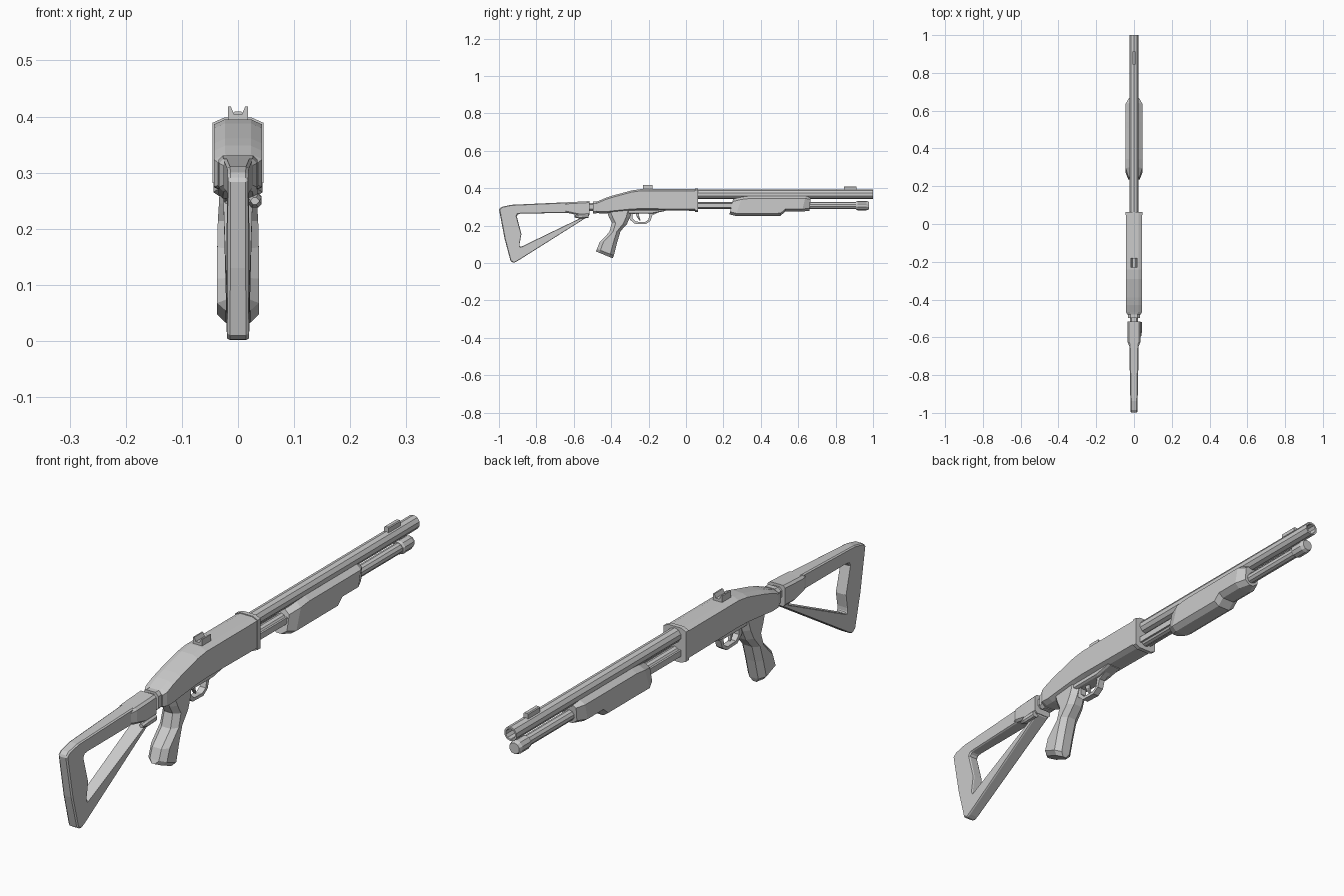
import bpy, bmesh, math
from mathutils import Vector


def finish(name, bm, bevel=0):
    bmesh.ops.recalc_face_normals(bm, faces=bm.faces)
    mesh = bpy.data.meshes.new(name)
    bm.to_mesh(mesh)
    bm.free()
    ob = bpy.data.objects.new(name, mesh)
    bpy.context.collection.objects.link(ob)
    if bevel:
        m = ob.modifiers.new("edge", 'BEVEL')
        m.width, m.segments = bevel, 1
        m.limit_method, m.angle_limit = 'ANGLE', math.radians(50)
    return ob


def skin(name, rings, caps=True, closed=False, bevel=0):
    """Join rings of points with quads."""
    bm = bmesh.new()
    vs = [[bm.verts.new(p) for p in r] for r in rings]
    n = len(vs[0])
    for k in range(len(vs) if closed else len(vs) - 1):
        a, b = vs[k], vs[(k + 1) % len(vs)]
        for i in range(n):
            j = (i + 1) % n
            bm.faces.new((a[i], a[j], b[j], b[i]))
    if caps and not closed:
        bm.faces.new(vs[0])
        bm.faces.new(vs[-1])
    return finish(name, bm, bevel)


def loft(name, sections, cx=0.018, cut=0.01, x0=0):
    """Chamfered sections: point a, point b in the y/z plane and a half width."""
    rings = []
    for a, b, w in sections:
        a, b = Vector((x0, *a)), Vector((x0, *b))
        d = (b - a).normalized() * cut
        X, I = Vector((w, 0, 0)), Vector((max(w - cx, w * 0.3), 0, 0))
        rings.append([a - I, a + I, a + d + X, b - d + X,
                      b + I, b - I, b - d - X, a + d - X])
    return skin(name, rings)


def frame(name, pairs, width, bevel=0):
    """Flat open loop from paired outer and inner (y, z) points."""
    rings = []
    for o, i in pairs:
        wo, wi = width(o[0]), width(i[0])
        rings.append([(-wo, *o), (wo, *o), (wi, *i), (-wi, *i)])
    return skin(name, rings, closed=True, bevel=bevel)


def lathe(name, profile, z, sides=10):
    """Turned part along y from (radius, y) pairs."""
    angs = [2 * math.pi * (i + 0.5) / sides for i in range(sides)]
    return skin(name, [[(r * math.cos(t), y, z + r * math.sin(t)) for t in angs]
                       for r, y in profile])


def box(name, x, y, z):
    return skin(name, [[(x[0], v, z[0]), (x[1], v, z[0]), (x[1], v, z[1]), (x[0], v, z[1])]
                       for v in y])


# Barrel with open muzzle, and magazine tube with wider cap
lathe("barrel", [(.0255, .04), (.0255, 1), (.019, 1), (.019, .88)], .367)
lathe("magazine_tube", [(.019, .04), (.019, .92)], .307)
lathe("magazine_cap", [(.021, .91), (.025, .918), (.025, .965), (.02, .978)], .307)

# Slide bars beside the magazine tube
for s, side in ((-1, "left"), (1, "right")):
    box(side + "_slide_bar", sorted((s * .018, s * .025)), (.04, .3), (.296, .318))

# Receiver with sloping rear, and front collar
loft("receiver", [((y, b), (y, t), w) for y, b, t, w in (
    (-.48, .268, .327, .036), (-.465, .266, .333, .043), (-.43, .265, .348, .043),
    (-.39, .27, .361, .043), (-.29, .28, .388, .043), (-.24, .282, .395, .043),
    (.05, .279, .395, .043))], cx=.02, cut=.009)
loft("receiver_collar", [((.048, .273), (.048, .398), .045),
                         ((.064, .273), (.064, .398), .045)], cx=.02, cut=.009)

# Pump handle
loft("pump_handle", [
    ((.232, .260), (.252, .342), .030), ((.265, .252), (.30, .353), .044),
    ((.33, .252), (.345, .359), .044), ((.505, .252), (.51, .359), .044),
    ((.53, .275), (.54, .359), .044), ((.62, .275), (.64, .359), .044),
    ((.66, .279), (.667, .354), .028)], cx=.02, cut=.014)

# Pistol grip: back point, front point
loft("pistol_grip", [
    ((-.425, .278), (-.29, .282), .032), ((-.412, .245), (-.300, .245), .034),
    ((-.396, .215), (-.316, .208), .036), ((-.410, .165), (-.350, .170), .037),
    ((-.462, .112), (-.368, .11), .037), ((-.476, .075), (-.386, .040), .037),
    ((-.482, .062), (-.392, .025), .022)], cx=.019, cut=.02)

# Trigger guard and trigger
frame("trigger_guard", [
    ((-.31, .272), (-.285, .262)), ((-.30, .232), (-.285, .238)),
    ((-.275, .210), (-.268, .221)), ((-.215, .208), (-.220, .219)),
    ((-.19, .225), (-.201, .231)), ((-.18, .255), (-.195, .258)),
    ((-.13, .279), (-.205, .270))], lambda y: .012)
loft("trigger", [((-.272, .275), (-.25, .275), .006), ((-.265, .25), (-.25, .25), .006),
                 ((-.25, .228), (-.243, .228), .006)], cx=.002, cut=.003)
loft("trigger_plate", [((-.32, .264), (-.32, .285), .028),
                       ((-.18, .264), (-.18, .285), .028),
                       ((-.11, .278), (-.11, .287), .028)], cx=.008, cut=.004)

# Hinge between receiver and stock
loft("stock_hinge", [((-.525, .278), (-.525, .322), .022),
                     ((-.475, .278), (-.475, .322), .022)], cx=.01, cut=.01)
loft("hinge_ring", [((-.497, .264), (-.497, .330), .031),
                    ((-.478, .264), (-.478, .330), .031)], cx=.012, cut=.012)

# Skeleton stock
frame("stock", [
    ((-1, .288), (-.905, .25)), ((-.985, .300), (-.898, .262)),
    ((-.936, .311), (-.88, .264)), ((-.63, .325), (-.63, .268)),
    ((-.53, .329), (-.57, .256)), ((-.515, .254), (-.55, .247)),
    ((-.905, .008), (-.885, .085)), ((-.922, 0), (-.889, .092)),
    ((-.938, .010), (-.889, .105)), ((-.97, .13), (-.88, .155))],
    lambda y: .018 + .008 * min(1, (y + 1) / .4), bevel=.005)

# Stock mounting block and its latch
loft("stock_block", [((-.645, .270), (-.645, .321), .026), ((-.625, .266), (-.625, .325), .034),
                     ((-.57, .254), (-.57, .328), .035), ((-.515, .256), (-.515, .331), .035)],
     cx=.008, cut=.008)
loft("stock_latch", [((-.595, .243), (-.595, .256), .008), ((-.57, .238), (-.57, .262), .012),
                     ((-.52, .240), (-.52, .264), .012)], cx=.006, cut=.006, x0=.03)

# Notched rear sight
notch = [(-.018, .39), (.018, .39), (.018, .418), (.013, .418), (.007, .404),
         (-.007, .404), (-.013, .418), (-.018, .418)]
skin("rear_sight", [[(x, y, z) for x, z in notch] for y in (-.23, -.18)])

# Front sight
loft("front_sight", [((.845, .385), (.845, .409), .009),
                     ((.912, .385), (.912, .409), .009)], cx=.003, cut=.003)
